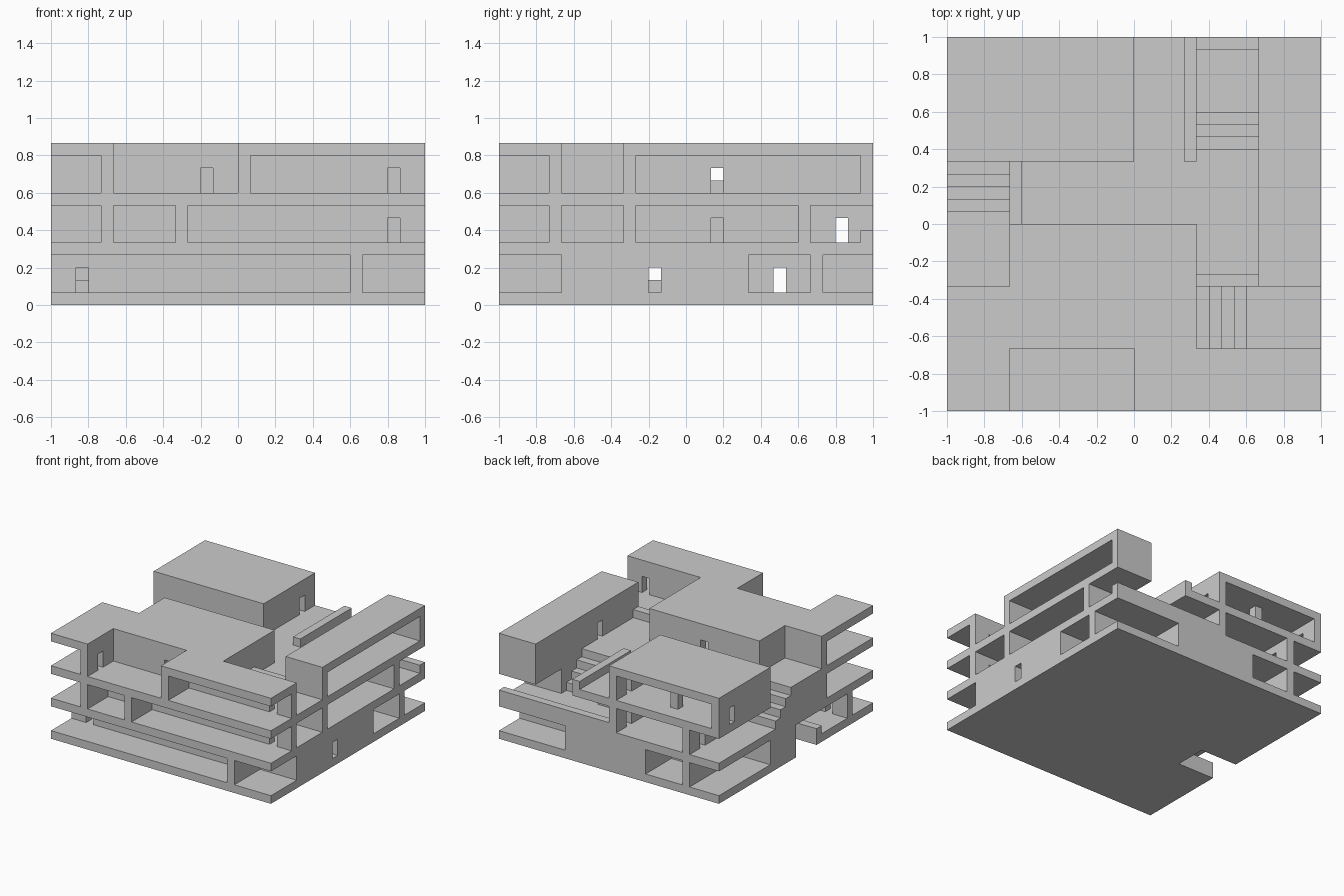
import bpy, bmesh

cube = bpy.data.objects.get("Cube")
if cube:
    bpy.data.objects.remove(cube, do_unlink=True)

U = 1 / 15  # building module: the plan is 30 x 30 modules, each storey is 4 high

grey = bpy.data.materials.new("concrete_grey")
grey.use_nodes = True
colour = (0.6, 0.6, 0.6, 1)
grey.diffuse_color = colour
grey.node_tree.nodes["Principled BSDF"].inputs["Base Color"].default_value = colour


def cells(x0, x1, y0, y1, z0, z1):
    """All modules inside a box."""
    return {(x, y, z) for x in range(x0, x1) for y in range(y0, y1) for z in range(z0, z1)}


def build(name, solid):
    """Outer skin of a set of modules, merged into large flat faces."""
    bm = bmesh.new()
    verts = {}

    def vert(p):
        if p not in verts:
            verts[p] = bm.verts.new([c * U for c in p])
        return verts[p]

    for cell in solid:
        for axis in range(3):
            a, b = (axis + 1) % 3, (axis + 2) % 3
            for side in (0, 1):
                near = list(cell)
                near[axis] += 1 if side else -1
                if tuple(near) in solid:
                    continue
                quad = []
                for da, db in ((0, 0), (1, 0), (1, 1), (0, 1)):
                    p = list(cell)
                    p[axis] += side
                    p[a] += da
                    p[b] += db
                    quad.append(vert(tuple(p)))
                bm.faces.new(quad if side else quad[::-1])
    bmesh.ops.dissolve_limit(bm, angle_limit=0.01, verts=bm.verts, edges=bm.edges)
    mesh = bpy.data.meshes.new(name)
    bm.to_mesh(mesh)
    bm.free()
    mesh.materials.append(grey)
    obj = bpy.data.objects.new(name, mesh)
    bpy.context.collection.objects.link(obj)
    return obj


def storey(name, base, slabs, walls, doors, roofs=()):
    """Floor slab, full-height walls, two-module doorways and optional roofs."""
    solid = set()
    for r in slabs:
        solid |= cells(*r, base, base + 1)
    for r in walls:
        solid |= cells(*r, base + 1, base + 4)
    for r in doors:
        solid -= cells(*r, base + 1, base + 3)
    for r in roofs:
        solid |= cells(*r, base + 4, base + 5)
    return build(name, solid)


# Ground storey: rectangles are x0, x1, y0, y1 in modules; stair pit left open
storey("ground_storey", 0,
       slabs=[(-15, 15, -15, -4), (-10, 15, -4, 0), (-15, 15, 0, 15)],
       walls=[
           (-15, 10, -11, -10), (9, 10, -15, -10), (9, 15, -10, -9),   # front
           (14, 15, -10, 5), (10, 15, 4, 5), (10, 11, 5, 10),          # right
           (5, 15, 10, 11), (5, 6, 10, 15), (-5, 6, 14, 15),           # back
           (-5, -4, 10, 15), (-10, -4, 9, 10), (-11, -10, 5, 15),
           (-15, -14, 0, 5), (-15, -10, 4, 5),                         # left
       ],
       doors=[(-13, -12, -11, -10), (14, 15, -3, -2), (10, 11, 7, 8), (-11, -10, 7, 8)])

# Middle storey
storey("middle_storey", 4,
       slabs=[(-15, 15, -15, 15)],
       walls=[
           (-11, -10, -15, -5), (-15, -10, -6, -5),                    # front left room
           (-5, -4, -15, -10), (-10, 15, -11, -10),                    # front
           (10, 11, -10, 10), (10, 15, -5, -4), (10, 15, 9, 10),       # right
           (-11, -10, 5, 15), (-1, 0, 5, 15), (-10, 0, 5, 6),          # back room
           (0, 5, 9, 10),
           (-15, -14, -5, 1), (-10, -9, -5, 5),                        # left stair
       ],
       doors=[(12, 13, -11, -10), (10, 11, 2, 3), (-1, 0, 12, 13), (-11, -10, 12, 13)])

# Top storey with its three separate roofs
storey("top_storey", 8,
       slabs=[(-15, -10, -15, 1), (-15, -10, 5, 15), (-10, 5, -15, 15), (5, 10, -15, -10),
              (5, 10, -5, 6), (9, 10, -10, -5), (10, 15, -15, 15)],
       walls=[
           (-11, -10, -15, -5), (-15, -10, -6, -5),                    # front left room
           (0, 1, -15, -10), (0, 15, -11, -10),                        # front right room
           (-10, 5, -10, -9), (-10, 5, -1, 0), (4, 5, -10, 0), (-10, -9, -10, 0),  # hall
           (10, 11, -5, 15), (10, 15, -5, -4), (10, 15, 14, 15),       # right wing
           (-15, 0, 5, 6), (-1, 0, 5, 15), (-15, -14, 5, 15),          # back left wing
       ],
       doors=[(-11, -10, -13, -12), (12, 13, -11, -10), (-3, -2, -10, -9), (-3, -2, -1, 0),
              (10, 11, 2, 3), (-1, 0, 12, 13), (-15, -14, 12, 13)],
       roofs=[(-15, -10, -15, -5), (-10, 5, -10, 0), (0, 15, -15, -10),
              (10, 15, -5, 15), (-15, 0, 5, 15)])

# Pillar in the back left wing
build("wing_pillar", cells(-8, -7, 12, 13, 9, 12))

# Stairs from the middle floor to the top floor, three blocks each
front_stair, back_stair, left_stair = set(), set(), set()
for i in range(3):
    front_stair |= cells(6 + i, 7 + i, -10, -5, 5, 6 + i)
    back_stair |= cells(5, 10, 8 - i, 9 - i, 5, 6 + i)
    left_stair |= cells(-15, -10, 3 - i, 4 - i, 5, 6 + i)
build("front_stair", front_stair)
build("back_stair", back_stair)
build("left_stair", left_stair)

# Low parapets around the stair openings and balcony
build("pit_parapet", cells(-15, -9, -5, -4, 1, 2) | cells(-10, -9, -5, 0, 1, 2))
build("balcony_parapet", cells(0, 15, 14, 15, 5, 6))
build("front_stair_parapet", cells(5, 10, -5, -4, 9, 10))
build("back_stair_parapet", cells(4, 5, 5, 15, 9, 10))
build("left_stair_parapet", cells(-10, -9, 0, 5, 9, 10))
